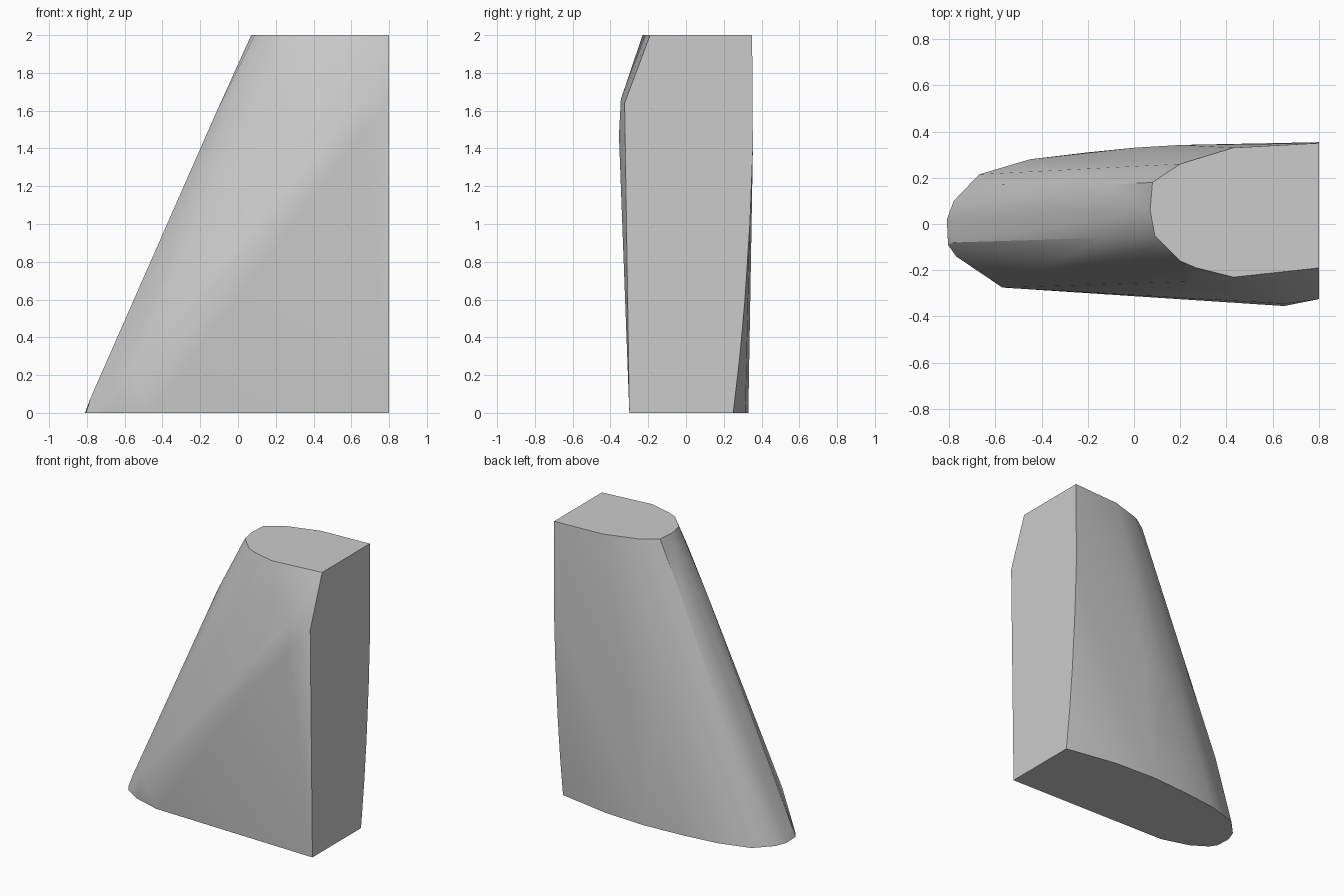
import bpy
import bmesh
import math

if "Cube" in bpy.data.objects:
    bpy.data.objects.remove(bpy.data.objects["Cube"])

grey = bpy.data.materials.new("plain grey")
grey.diffuse_color = (0.6, 0.6, 0.6, 1)
grey.use_nodes = True
grey.node_tree.nodes["Principled BSDF"].inputs["Base Color"].default_value = grey.diffuse_color

# Rounded foot outline
foot = [(0.8, -0.30), (-0.46, -0.27), (-0.66, -0.21), (-0.77, -0.14), (-0.805, -0.09),
        (-0.81, 0.02), (-0.78, 0.10), (-0.67, 0.215), (-0.45, 0.28), (-0.2, 0.31),
        (0.1, 0.33), (0.42, 0.315), (0.8, 0.25)]
# Smaller outline of the flat top
top = [(0.8, -0.19), (0.43, -0.23), (0.27, -0.19), (0.2, -0.16), (0.09, -0.05),
       (0.07, 0.06), (0.08, 0.18), (0.2, 0.26), (0.43, 0.33), (0.8, 0.35)]
# Front shoulder, side ridges and the bulging back
shoulder = [(0.65, -0.355, 1.47), (0.65, -0.345, 1.66), (0.8, -0.325, 1.64),
            (0.22, -0.25, 1.70), (0.06, -0.11, 1.84)]
ridges = [(-0.57, -0.275, 0.22), (-0.57, -0.23, 0.29), (-0.35, -0.24, 0.72),
          (-0.12, -0.06, 1.58), (-0.78, -0.08, 0.08),
          (-0.57, 0.17, 0.47), (-0.11, 0.17, 1.57)]
back = [(0.8, 0.285, 0.3), (0.8, 0.312, 0.6), (0.8, 0.338, 1.0), (0.8, 0.354, 1.4),
        (0.45, 0.345, 0.9), (0.2, 0.342, 0.9), (0.0, 0.33, 0.8)]

points = [(x, y, 0) for x, y in foot] + [(x, y, 2) for x, y in top]
points += shoulder + ridges + back

# Solid tapered block wrapped around the outlines
bm = bmesh.new()
for p in points:
    bm.verts.new(p)
hull = bmesh.ops.convex_hull(bm, input=bm.verts[:])
loose = {g for g in hull["geom_interior"] + hull["geom_unused"]
         if isinstance(g, bmesh.types.BMVert)}
bmesh.ops.delete(bm, geom=list(loose), context='VERTS')
bmesh.ops.dissolve_limit(bm, angle_limit=math.radians(0.5), verts=bm.verts[:], edges=bm.edges[:])
bmesh.ops.recalc_face_normals(bm, faces=bm.faces[:])

mesh = bpy.data.meshes.new("tapered_block")
bm.to_mesh(mesh)
bm.free()
mesh.materials.append(grey)
block = bpy.data.objects.new("tapered_block", mesh)
bpy.context.collection.objects.link(block)
bpy.context.view_layer.objects.active = block
block.select_set(True)
bpy.ops.object.shade_smooth_by_angle(angle=math.radians(30))
